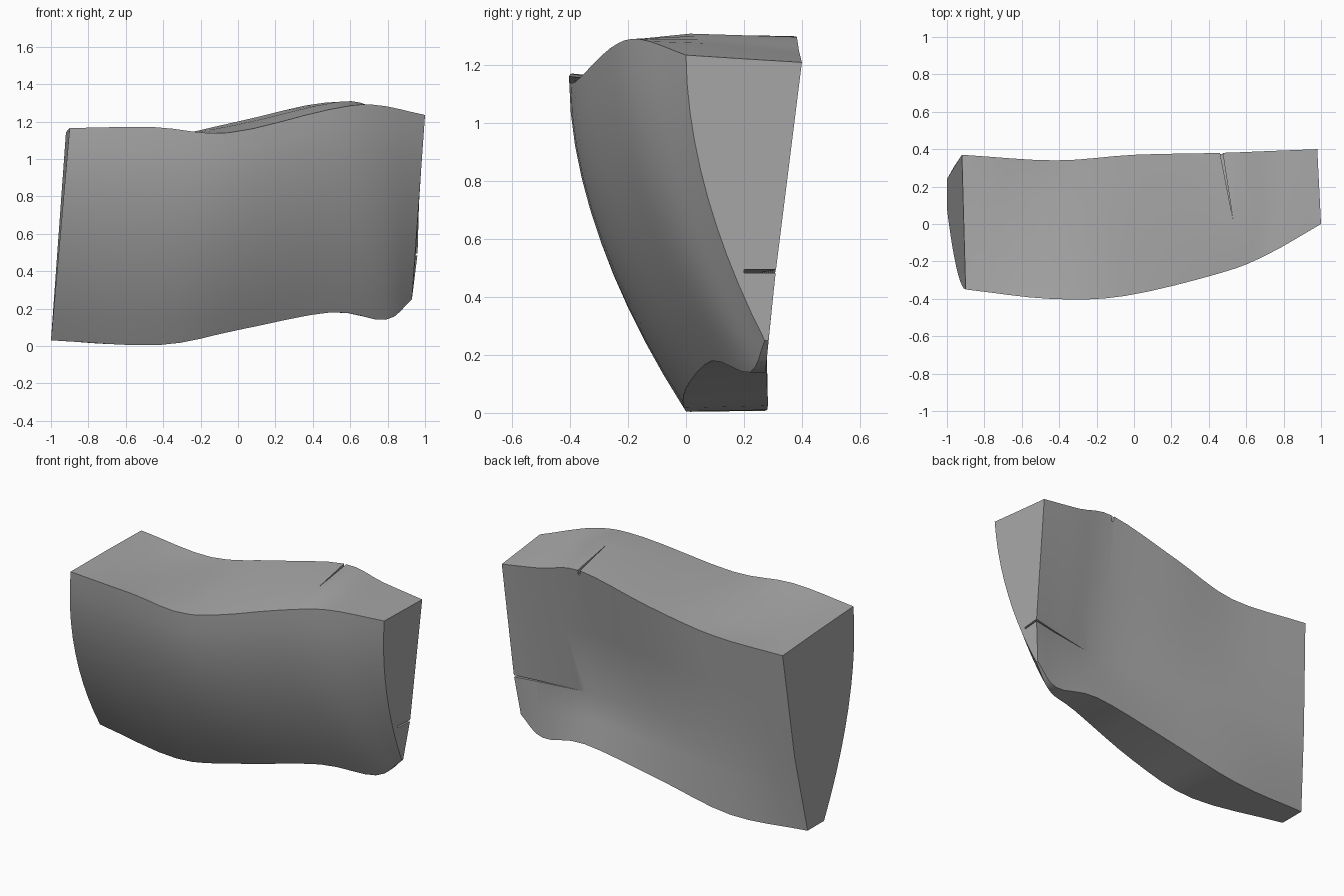
import bpy
import bmesh
from mathutils import Vector

cube = bpy.data.objects.get("Cube")
if cube:
    bpy.data.objects.remove(cube)

stone = bpy.data.materials.new("grey_stone")
stone.use_nodes = True
GREY = (0.4, 0.4, 0.4, 1)
stone.diffuse_color = GREY
stone.node_tree.nodes["Principled BSDF"].inputs["Base Color"].default_value = GREY

# Guide rails running along the slab from right end to left end
top_front = [(-.9, -.35, 1.165), (-.45, -.4, 1.17), (-.05, -.385, 1.14),
             (.47, -.26, 1.26), (.72, -.16, 1.29), (1, 0, 1.235)]
bottom_front = [(-1, .08, .03), (-.42, 0, .005), (0, 0, .085),
                (.5, .09, .18), (.79, .22, .14), (.93, .272, .25)]
bottom_back = [(-1, .24, .03), (-.5, .28, .01), (0, .28, .1),
               (.5, .28, .18), (.79, .275, .14), (.93, .285, .25)]
back_middle = [(-.96, .31, .5), (-.45, .28, .52), (0, .25, .5),
               (.43, .23, .48), (.75, .27, .48), (.96, .31, .49)]
top_back = [(-.92, .37, 1.14), (-.42, .34, 1.12), (0, .37, 1.2),
            (.46, .38, 1.3), (.72, .39, 1.25), (.98, .4, 1.21)]
top_middle = [(-.91, 0, 1.155), (-.5, .14, 1.11), (-.02, .06, 1.18),
              (.53, 0, 1.305), (.74, .1, 1.275), (.99, .2, 1.222)]

STEPS = 4
ROWS = 10


def smooth_rail(points):
    """Resample a rail with a Catmull-Rom curve."""
    p = [Vector(q) for q in points]
    p = [2 * p[0] - p[1]] + p + [2 * p[-1] - p[-2]]
    out = []
    for i in range(1, len(p) - 2):
        a, b, c, d = p[i - 1:i + 3]
        for k in range(STEPS):
            t = k / STEPS
            out.append(b + (c - a) * t / 2
                       + (2 * a - 5 * b + 4 * c - d) * t * t / 2
                       + (3 * b - a - 3 * c + d) * t ** 3 / 2)
    out.append(p[-2])
    return out


def bulged_front(top, bottom):
    """Front profile: steep at the top, curling under at the base."""
    pts = []
    for j in range(ROWS + 1):
        t = j / ROWS
        q = top.lerp(bottom, t)
        q.y = top.y + (bottom.y - top.y) * t ** 1.85
        pts.append(q)
    return pts


def link(bm, name):
    bmesh.ops.recalc_face_normals(bm, faces=bm.faces)
    mesh = bpy.data.meshes.new(name)
    bm.to_mesh(mesh)
    bm.free()
    mesh.materials.append(stone)
    obj = bpy.data.objects.new(name, mesh)
    bpy.context.collection.objects.link(obj)
    return obj


# Slab: closed cross-sections lofted between the two broken ends
rails = [smooth_rail(r) for r in (top_front, bottom_front, bottom_back,
                                  back_middle, top_back, top_middle)]
bm = bmesh.new()
rings = []
for tf, bf, bb, mid, tb, tm in zip(*rails):
    section = bulged_front(tf, bf) + [bb, bb.lerp(mid, .5), mid,
                                      mid.lerp(tb, .5), tb, tm]
    rings.append([bm.verts.new(q) for q in section])
n = len(rings[0])
for a, b in zip(rings, rings[1:]):
    for j in range(n):
        k = (j + 1) % n
        bm.faces.new((a[j], a[k], b[k], b[j]))
bm.faces.new(rings[0])
bm.faces.new(rings[-1])
slab = link(bm, "broken_slab")


# Cracks: thin wedges cut into the edges
def crack(name, mouth, tip, across, depth):
    mouth, tip = Vector(mouth), Vector(tip)
    across, depth = Vector(across), Vector(depth)
    bm = bmesh.new()
    low, high = [[bm.verts.new(q + s * depth)
                  for q in (mouth - across, mouth + across, tip)]
                 for s in (-1, 1)]
    bm.faces.new(low)
    bm.faces.new(high)
    for j in range(3):
        k = (j + 1) % 3
        bm.faces.new((low[j], low[k], high[k], high[j]))
    cutter = link(bm, name)
    cutter.hide_render = True
    cutter.hide_set(True)
    cutter.display_type = 'WIRE'
    mod = slab.modifiers.new(name, 'BOOLEAN')
    mod.operation = 'DIFFERENCE'
    mod.solver = 'EXACT'
    mod.object = cutter


crack("top_crack_cutter", (.46, .42, 1.3), (.53, .02, 1.3), (.008, 0, 0), (0, 0, .03))
crack("back_crack_cutter", (1, .3, .49), (.55, .3, .48), (0, 0, .006), (0, .1, 0))

# Apply the cuts, then drop the cutters
bpy.context.view_layer.objects.active = slab
slab.select_set(True)
for mod in list(slab.modifiers):
    cutter = mod.object
    bpy.ops.object.modifier_apply(modifier=mod.name)
    bpy.data.objects.remove(cutter)

bpy.ops.object.shade_smooth_by_angle(angle=0.55)
